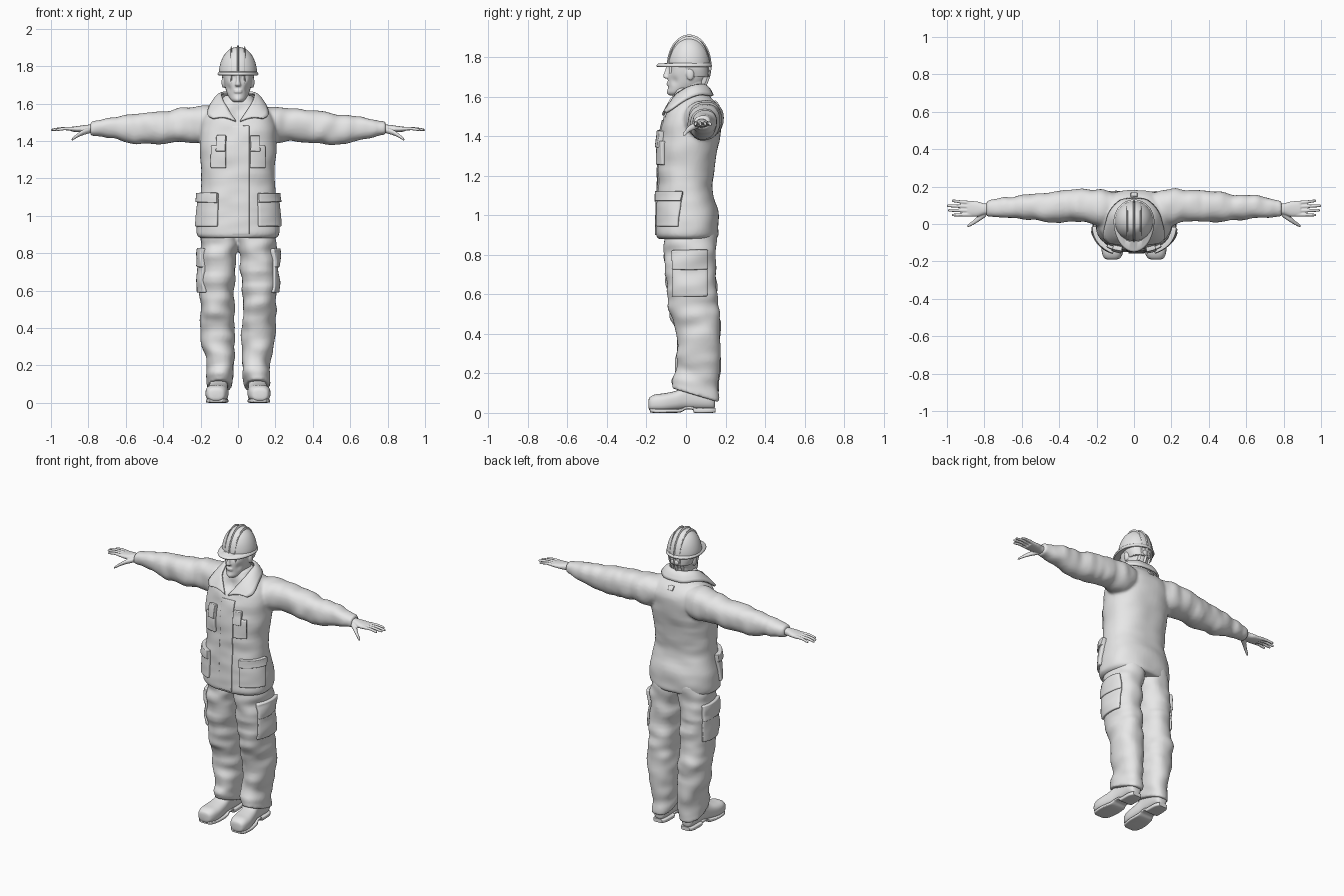
import bpy, bmesh, math
from mathutils import Vector, Matrix, noise

if "Cube" in bpy.data.objects:
    bpy.data.objects.remove(bpy.data.objects["Cube"])

grey = bpy.data.materials.new("plain grey")
grey.use_nodes = True
grey.diffuse_color = (0.8, 0.8, 0.8, 1)
grey.node_tree.nodes["Principled BSDF"].inputs["Base Color"].default_value = (0.8, 0.8, 0.8, 1)

PLACE = {"x": lambda t, a, b: Vector((t, a, b)),
         "y": lambda t, a, b: Vector((a, t, b)),
         "z": lambda t, a, b: Vector((a, b, t))}


def spline(rows, sub=4):
    """Smooth curve through tuples of any length."""
    out = []
    for i in range(len(rows) - 1):
        p = [rows[max(0, min(len(rows) - 1, i + k))] for k in (-1, 0, 1, 2)]
        for j in range(sub):
            u = j / sub
            out.append([b + 0.5 * u * (c - a + u * (2*a - 5*b + 4*c - d + u * (3*(b - c) + d - a)))
                        for a, b, c, d in zip(*p)])
    return out + [list(rows[-1])]


def loft(bm, rows, axis, s=1, sides=36, power=2.3, fold=0.0, sub=4):
    """Rows are (position, centre a, centre b, radius a, radius b); s=-1 mirrors in x."""
    rings, verts = [], []
    for t, a, b, ra, rb in spline(rows, sub):
        ring = []
        for k in range(sides):
            ang = math.tau * k / sides
            c, d = math.cos(ang), math.sin(ang)
            ca = math.copysign(abs(c) ** (2 / power), c)
            cb = math.copysign(abs(d) ** (2 / power), d)
            p = PLACE[axis](t, a + ra * ca, b + rb * cb)
            g = p * 8
            g[2 if axis == "z" else 0] *= 2
            f = fold * noise.noise(g + Vector((s * 3, 1, 2)))
            p += PLACE[axis](0, f * ca, f * cb)
            p.x *= s
            ring.append(bm.verts.new(p))
        rings.append(ring)
        verts += ring
    for r, q in zip(rings, rings[1:]):
        for k in range(sides):
            n = (k + 1) % sides
            bm.faces.new((r[k], r[n], q[n], q[k]))
    bm.faces.new(rings[0])
    bm.faces.new(rings[-1])
    return verts


def ball(bm, centre, size):
    m = Matrix.Translation(centre) @ Matrix.Diagonal((*size, 1))
    return bmesh.ops.create_uvsphere(bm, u_segments=32, v_segments=20, radius=1, matrix=m)["verts"]


def push(verts, centre, radius, move):
    for v in verts:
        v.co += Vector(move) * math.exp(-((v.co - Vector(centre)).length / radius) ** 2)


def finish(name, bm, voxel=0, smooth=2, angle=180):
    bmesh.ops.recalc_face_normals(bm, faces=bm.faces)
    me = bpy.data.meshes.new(name)
    bm.to_mesh(me)
    bm.free()
    me.materials.append(grey)
    ob = bpy.data.objects.new(name, me)
    bpy.context.collection.objects.link(ob)
    bpy.ops.object.select_all(action="DESELECT")
    ob.select_set(True)
    bpy.context.view_layer.objects.active = ob
    bpy.ops.object.shade_smooth_by_angle(angle=math.radians(angle))
    if voxel:
        r = ob.modifiers.new("fuse", "REMESH")
        r.mode, r.voxel_size, r.use_smooth_shade = "VOXEL", voxel, True
        m = ob.modifiers.new("soften", "SMOOTH")
        m.factor, m.iterations = 0.5, smooth
    return ob


def plate(name, centre, width, height, turn, target, thick, nx=12, nz=14):
    """Cloth panel in its own xz plane, laid on the target along its own y."""
    bm = bmesh.new()
    bmesh.ops.create_grid(bm, x_segments=nx, y_segments=nz, size=0.5,
                          matrix=Matrix.Rotation(math.pi / 2, 4, "X"))
    for v in bm.verts:
        v.co.x *= width
        v.co.z *= height
    ob = finish(name, bm, angle=40)
    ob.location = centre
    ob.rotation_euler.z = math.radians(turn)
    w = ob.modifiers.new("lay", "SHRINKWRAP")
    w.target, w.wrap_method, w.use_project_y = target, "PROJECT", True
    w.use_positive_direction, w.use_negative_direction = True, False
    t = ob.modifiers.new("thickness", "SOLIDIFY")
    t.thickness, t.offset = 2 * thick, 0
    b = ob.modifiers.new("soft edge", "BEVEL")
    b.width, b.segments = thick * 0.35, 2
    return ob


# Jacket: body and sleeves fused
bm = bmesh.new()
body = loft(bm, [(.88, 0, .005, .2, .145), (.90, 0, .005, .222, .158), (.95, 0, .007, .222, .158),
                 (1.02, 0, .005, .214, .155), (1.12, 0, -.005, .2, .14), (1.2, 0, 0, .195, .14),
                 (1.3, 0, .007, .2, .147), (1.4, 0, .02, .208, .153), (1.5, 0, .034, .2, .147),
                 (1.55, 0, .035, .172, .13), (1.59, 0, .03, .13, .1), (1.62, 0, .025, .09, .08),
                 (1.645, 0, .025, .075, .07)], "z", sides=56, power=2.4, fold=.007)
push(body, (0, -.1, 1.56), .045, (0, .025, -.01))
for s in (1, -1):
    loft(bm, [(.06, .07, 1.5, .08, .07), (.18, .087, 1.487, .1, .097), (.28, .1, 1.485, .086, .09),
              (.45, .09, 1.47, .08, .085), (.55, .09, 1.465, .07, .08), (.65, .09, 1.468, .06, .063),
              (.74, .085, 1.467, .05, .045), (.79, .08, 1.465, .042, .037)],
         "x", s, fold=.012, sub=6)
jacket = finish("jacket", bm, .009, 4)

# Trousers: hems slope down to the heel
bm = bmesh.new()
for s in (1, -1):
    leg = loft(bm, [(.09, .1, .045, .068, .118), (.14, .095, .048, .07, .118), (.2, .093, .058, .073, .113),
                    (.3, .104, .065, .085, .11), (.42, .11, .062, .09, .113), (.5, .112, .043, .088, .127),
                    (.62, .113, .03, .093, .128), (.78, .107, .02, .096, .13), (.86, .095, .02, .105, .13),
                    (.95, .09, .02, .1, .13)], "z", s, sides=44, fold=.014, sub=6)
    for v in leg:
        v.co.z -= .3 * (v.co.y - .045) * max(0, min(1, (.3 - v.co.z) / .2))
trousers = finish("trousers", bm, .009, 3)

# Pockets, flaps and shoulder tabs
for s, side in ((1, "left"), (-1, "right")):
    plate(side + "_chest_pocket", (s * .14, -.3, 1.315), .08, .12, s * 12, jacket, .016)
    plate(side + "_chest_flap", (s * .125, -.3, 1.385), .05, .085, s * 12, jacket, .024)
    for part, z, h, thick in (("pocket", 1.015, .145, .016), ("flap", 1.095, .05, .026)):
        plate(side + "_lower_" + part, (s * .29, -.25, z), .15, h, s * 38, jacket, thick)
    for part, z, h, thick in (("pocket", .675, .17, .013), ("flap", .775, .1, .02)):
        plate(side + "_thigh_" + part, (s * .4, .02, z), .17, h, s * 90, trousers, thick)
plate("front_placket", (.015, -.3, 1.19), .09, .58, 0, jacket, .006, nz=50)
plate("hanger_loop", (0, .4, 1.565), .035, .025, 180, jacket, .008)

# Collar: folded leaves down to two points
inner = [(0, .095, 1.655), (.05, .085, 1.66), (.085, .04, 1.655), (.085, -.01, 1.635),
         (.06, -.07, 1.58), (.012, -.118, 1.505)]
outer = [(0, .135, 1.605), (.07, .125, 1.605), (.125, .07, 1.61), (.15, .0, 1.585),
         (.162, -.07, 1.54), (.135, -.1, 1.52)]
bm = bmesh.new()
for s in (1, -1):
    rows = []
    for p, q in zip(spline(inner), spline(outer)):
        p, q = Vector(p), Vector(q)
        row = []
        for k in range(7):
            c = p.lerp(q, k / 6) + Vector((0, 0, .012 * math.sin(math.pi * k / 6)))
            row.append(bm.verts.new((s * c.x, c.y, c.z)))
        rows.append(row)
    for r, q in zip(rows, rows[1:]):
        for k in range(6):
            bm.faces.new((r[k], r[k + 1], q[k + 1], q[k]))
bmesh.ops.remove_doubles(bm, verts=bm.verts, dist=.0005)
collar = finish("collar", bm, angle=50)
w = collar.modifiers.new("rest", "SHRINKWRAP")
w.target, w.wrap_mode, w.offset = jacket, "OUTSIDE", .006
t = collar.modifiers.new("thickness", "SOLIDIFY")
t.thickness, t.offset = .012, 0

# Head and neck
bm = bmesh.new()
skull = loft(bm, [(1.607, 0, -.06, .022, .02), (1.622, 0, -.045, .04, .045), (1.65, 0, -.01, .057, .08),
                  (1.69, 0, .005, .069, .097), (1.74, 0, .01, .077, .1), (1.8, 0, .015, .075, .095),
                  (1.85, 0, .015, .04, .05)], "z", sides=48, power=2.1, sub=6)
loft(bm, [(1.48, 0, .02, .07, .075), (1.58, 0, .025, .058, .063), (1.7, 0, .035, .056, .06)], "z")
loft(bm, [(1.692, 0, -.092, .012, .014), (1.7, 0, -.096, .016, .019), (1.712, 0, -.095, .012, .019),
          (1.735, 0, -.09, .008, .016), (1.758, 0, -.086, .008, .012)], "z", sides=16)
push(skull, (0, -.09, 1.618), .02, (0, -.008, 0))
for s in (1, -1):
    push(skull, (s * .032, -.085, 1.74), .016, (0, .014, 0))
    push(skull, (s * .05, -.06, 1.68), .02, (-s * .006, .004, 0))
    ball(bm, (s * .03, -.068, 1.74), (.013, .012, .01))
    ball(bm, (s * .03, -.083, 1.757), (.022, .01, .005))
    ball(bm, (s * .077, .022, 1.715), (.011, .02, .032))
for z in (1.661, 1.671):
    ball(bm, (0, -.088, z), (.022, .011, .005))
finish("head", bm, .0045, 2)

# Hands: fingers along the arm, thumb forward and down
for s, side in ((1, "left"), (-1, "right")):
    bm = bmesh.new()
    loft(bm, [(.74, .08, 1.465, .028, .024), (.8, .08, 1.465, .03, .022), (.84, .08, 1.464, .041, .018),
              (.89, .082, 1.463, .041, .013)], "x", s, sides=24)
    for y, lean, tip in ((.05, -.002, .975), (.071, .002, .995), (.092, .006, 1.0), (.112, .012, .975)):
        mid = (.87 + tip) / 2
        loft(bm, [(.86, y, 1.463, .011, .011), (mid, y + lean / 2, 1.466, .009, .009),
                  (tip - .01, y + lean, 1.46, .0075, .0075), (tip, y + lean, 1.458, .004, .004)],
             "x", s, sides=12, power=2)
    loft(bm, [(.79, .06, 1.458, .02, .016), (.83, .03, 1.445, .017, .015), (.86, .007, 1.428, .012, .011),
              (.885, -.008, 1.41, .009, .008), (.89, -.012, 1.406, .004, .004)], "x", s, sides=14, power=2)
    finish(side + "_hand", bm, .004, 2)

# Safety helmet: shell, peak, ridges
bm = bmesh.new()
loft(bm, [(1.757, 0, .016, .102, .108), (1.79, 0, .016, .1, .105), (1.83, 0, .016, .089, .094),
          (1.865, 0, .016, .07, .074), (1.89, 0, .016, .044, .048), (1.9, 0, .016, .02, .022),
          (1.902, 0, .016, .004, .004)], "z", sides=48, power=2)
brim = loft(bm, [(1.75, 0, .013, .104, .114), (1.756, 0, .013, .109, .118), (1.763, 0, .013, .107, .116),
                 (1.772, 0, .014, .1, .108)], "z", sides=48, power=2)
for v in brim:
    if v.co.y < 0 and v.co.z < 1.77:
        v.co.y *= 1.42
ball(bm, (0, .016, 1.757), (.014, .113, .158))
for s in (1, -1):
    ball(bm, (s * .036, .016, 1.757), (.009, .102, .15))
finish("helmet", bm, angle=40)

# Helmet head band with rear adjuster
bm = bmesh.new()
loft(bm, [(1.7, 0, .045, .07, .066), (1.705, 0, .045, .074, .071), (1.735, 0, .04, .084, .077),
          (1.76, 0, .035, .088, .082)], "z", sides=32)
ball(bm, (0, .114, 1.72), (.028, .01, .018))
finish("helmet_band", bm, angle=40)

# Boots with heel and raised arch
for s, side in ((1, "left"), (-1, "right")):
    bm = bmesh.new()
    loft(bm, [(-.19, .118, .045, .02, .018), (-.183, .117, .046, .042, .034), (-.155, .115, .05, .056, .044),
              (-.11, .112, .052, .061, .047), (-.05, .107, .062, .055, .05), (0, .103, .078, .048, .06),
              (.06, .1, .085, .046, .067), (.115, .1, .08, .044, .062), (.14, .1, .07, .034, .05),
              (.148, .1, .065, .02, .03)], "y", s, power=2.6)
    sole = loft(bm, [(-.183, .117, .015, .034, .012), (-.16, .115, .011, .052, .011), (-.1, .112, .01, .06, .01),
                     (-.03, .107, .012, .053, .01), (0, .104, .025, .046, .008), (.035, .102, .024, .045, .009),
                     (.045, .1, .013, .046, .013), (.12, .1, .013, .044, .013), (.15, .1, .014, .03, .012)],
                "y", s, power=5)
    for v in sole:
        v.co.z = max(0, v.co.z)
    finish(side + "_boot", bm, angle=45)
